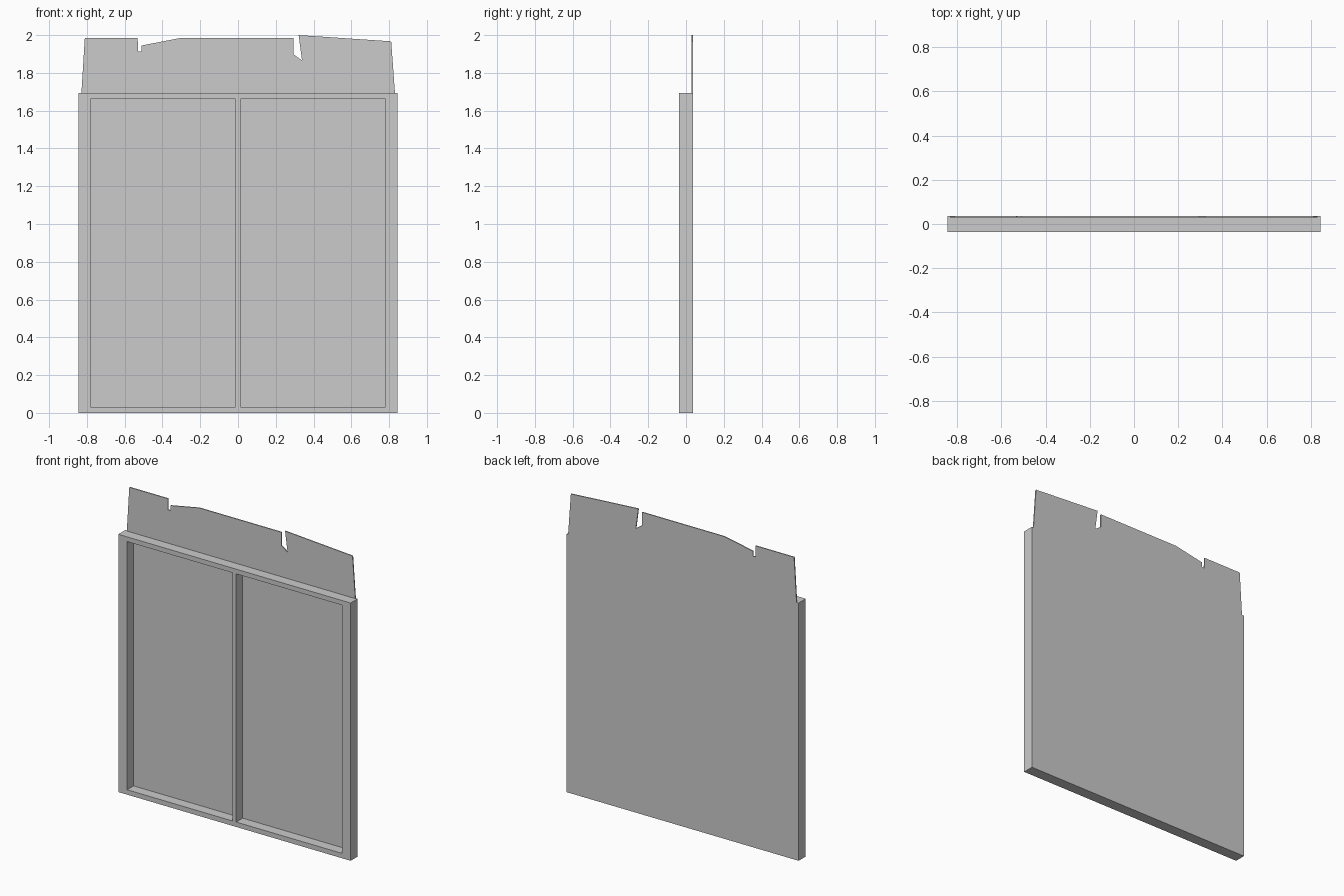
import bpy
import bmesh

if "Cube" in bpy.data.objects:
    bpy.data.objects.remove(bpy.data.objects["Cube"])

FRONT, SHEET, BACK = -0.037, 0.030, 0.037   # depth positions along y
W, TOP = 0.844, 1.693                       # frame half width and height


def extruded(name, bm, depth):
    """Push flat faces back along y into a closed solid."""
    geom = bmesh.ops.extrude_face_region(bm, geom=bm.faces[:], use_keep_orig=True)["geom"]
    verts = [g for g in geom if isinstance(g, bmesh.types.BMVert)]
    bmesh.ops.translate(bm, verts=verts, vec=(0, depth, 0))
    bmesh.ops.recalc_face_normals(bm, faces=bm.faces[:])
    mesh = bpy.data.meshes.new(name)
    bm.to_mesh(mesh)
    bm.free()
    obj = bpy.data.objects.new(name, mesh)
    bpy.context.collection.objects.link(obj)
    return obj


# Frame with centre bar: a grid of cells, leaving out the two openings
xs = [-W, -0.78, -0.013, 0.013, 0.78, W]
zs = [0, 0.032, 1.662, TOP]
bm = bmesh.new()
grid = [[bm.verts.new((x, FRONT, z)) for z in zs] for x in xs]
for i in range(len(xs) - 1):
    for j in range(len(zs) - 1):
        if j == 1 and i in (1, 3):
            continue
        bm.faces.new((grid[i][j], grid[i + 1][j], grid[i + 1][j + 1], grid[i][j + 1]))
extruded("frame", bm, SHEET - FRONT)

# Back board: full behind the frame, with a broken, notched top edge
outline = [
    (W, 0), (W, TOP), (0.831, TOP), (0.811, 1.967), (0.321, 2.0),
    (0.339, 1.866), (0.294, 1.898), (0.294, 1.985), (-0.303, 1.985),
    (-0.511, 1.945), (-0.512, 1.912), (-0.53, 1.912), (-0.531, 1.985),
    (-0.811, 1.985), (-0.829, TOP), (-W, TOP), (-W, 0),
]
bm = bmesh.new()
bm.faces.new([bm.verts.new((x, SHEET, z)) for x, z in outline])
extruded("back_board", bm, BACK - SHEET)
